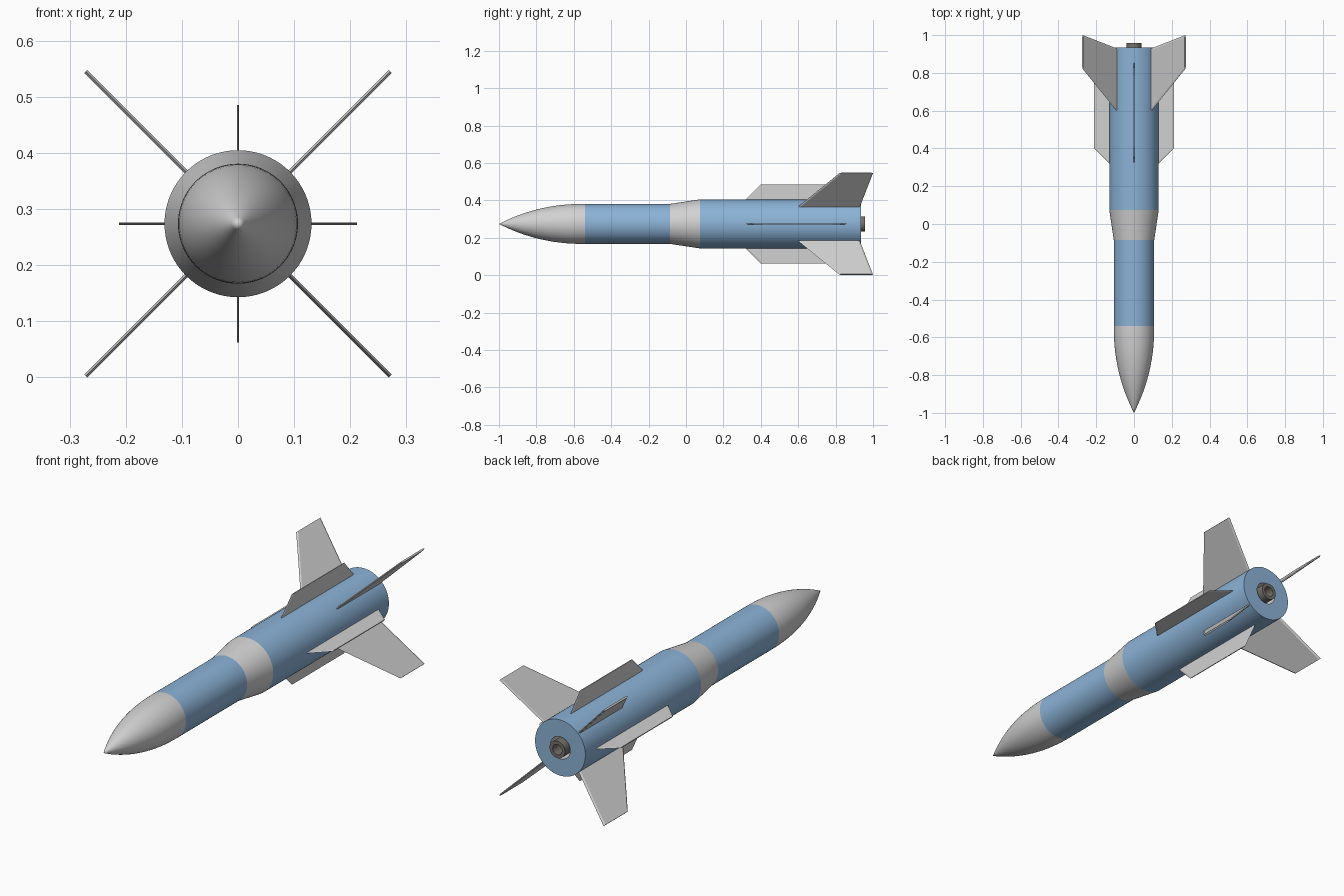
import bpy, bmesh, math

if "Cube" in bpy.data.objects:
    bpy.data.objects.remove(bpy.data.objects["Cube"])

ZC = 0.274      # height of the body axis
SEG = 72


def material(name, rgb):
    m = bpy.data.materials.new(name)
    m.diffuse_color = (*rgb, 1)
    m.use_nodes = True
    m.node_tree.nodes["Principled BSDF"].inputs["Base Color"].default_value = m.diffuse_color
    return m


BLUE = material("sky_blue", (0.26, 0.45, 0.68))
GREY = material("light_grey", (0.64, 0.64, 0.64))
METAL = material("dark_metal", (0.18, 0.165, 0.145))


def finish(name, bm, mat, smooth):
    me = bpy.data.meshes.new(name)
    bm.to_mesh(me)
    bm.free()
    ob = bpy.data.objects.new(name, me)
    bpy.context.collection.objects.link(ob)
    me.materials.append(mat)
    if smooth:
        bpy.ops.object.select_all(action='DESELECT')
        ob.select_set(True)
        bpy.context.view_layer.objects.active = ob
        bpy.ops.object.shade_smooth_by_angle(angle=math.radians(30))


def lathe(name, profile, mat):
    """Revolve (radius, y) points around the body axis."""
    bm = bmesh.new()
    rings = []
    for r, y in profile:
        n = SEG if r > 0 else 1
        rings.append([bm.verts.new((r * math.cos(2 * math.pi * k / SEG), y,
                                    ZC + r * math.sin(2 * math.pi * k / SEG)))
                      for k in range(n)])
    for a, b in zip(rings, rings[1:]):
        for k in range(SEG):
            j = (k + 1) % SEG
            quad = [a[k % len(a)], b[k % len(b)], b[j % len(b)], a[j % len(a)]]
            bm.faces.new(list(dict.fromkeys(quad)))
    finish(name, bm, mat, True)


def fin(name, angle, stations, half, bevel, mat):
    """Loft a thin six-sided section through (radius, y_front, y_rear)."""
    bm = bmesh.new()
    ca, sa = math.cos(angle), math.sin(angle)
    loops = []
    for r, y0, y1 in stations:
        section = [(y0, 0), (y0 + bevel, half), (y1 - bevel, half),
                   (y1, 0), (y1 - bevel, -half), (y0 + bevel, -half)]
        loops.append([bm.verts.new((r * ca - t * sa, y, ZC + r * sa + t * ca))
                      for y, t in section])
    for a, b in zip(loops, loops[1:]):
        for k in range(6):
            j = (k + 1) % 6
            bm.faces.new((a[k], a[j], b[j], b[k]))
    bm.faces.new(loops[0])
    bm.faces.new(loops[-1])
    bmesh.ops.recalc_face_normals(bm, faces=bm.faces)
    finish(name, bm, mat, False)


# Ogive nose
nose = [(0.107 * (1 - (1 - i / 20) ** 2.2), -1 + 0.46 * i / 20) for i in range(21)]
lathe("nose_cone", nose, GREY)

# Body sections
lathe("front_body", [(0.107, -0.54), (0.107, -0.085)], BLUE)
lathe("taper_collar", [(0.107, -0.085), (0.131, 0.075)], GREY)
lathe("rear_body", [(0.131, 0.075), (0.131, 0.935), (0.052, 0.935)], BLUE)

# Tail recess and nozzle
lathe("tail_recess", [(0.052, 0.935), (0.052, 0.86), (0, 0.86)], GREY)
lathe("nozzle", [(0.04, 0.86), (0.04, 0.957), (0.024, 0.957),
                 (0.024, 0.88), (0, 0.88)], METAL)

# Four big tail fins on the diagonals, four low strakes between them
for i in range(4):
    fin(f"tail_fin_{i + 1}", math.radians(45 + 90 * i),
        [(0.122, 0.60, 0.93), (0.131, 0.60, 0.93), (0.3835, 0.82, 1.0)],
        0.004, 0.01, GREY)
    fin(f"strake_{i + 1}", math.radians(90 * i),
        [(0.122, 0.32, 0.86), (0.131, 0.32, 0.86), (0.212, 0.40, 0.79)],
        0.002, 0.01, GREY)
